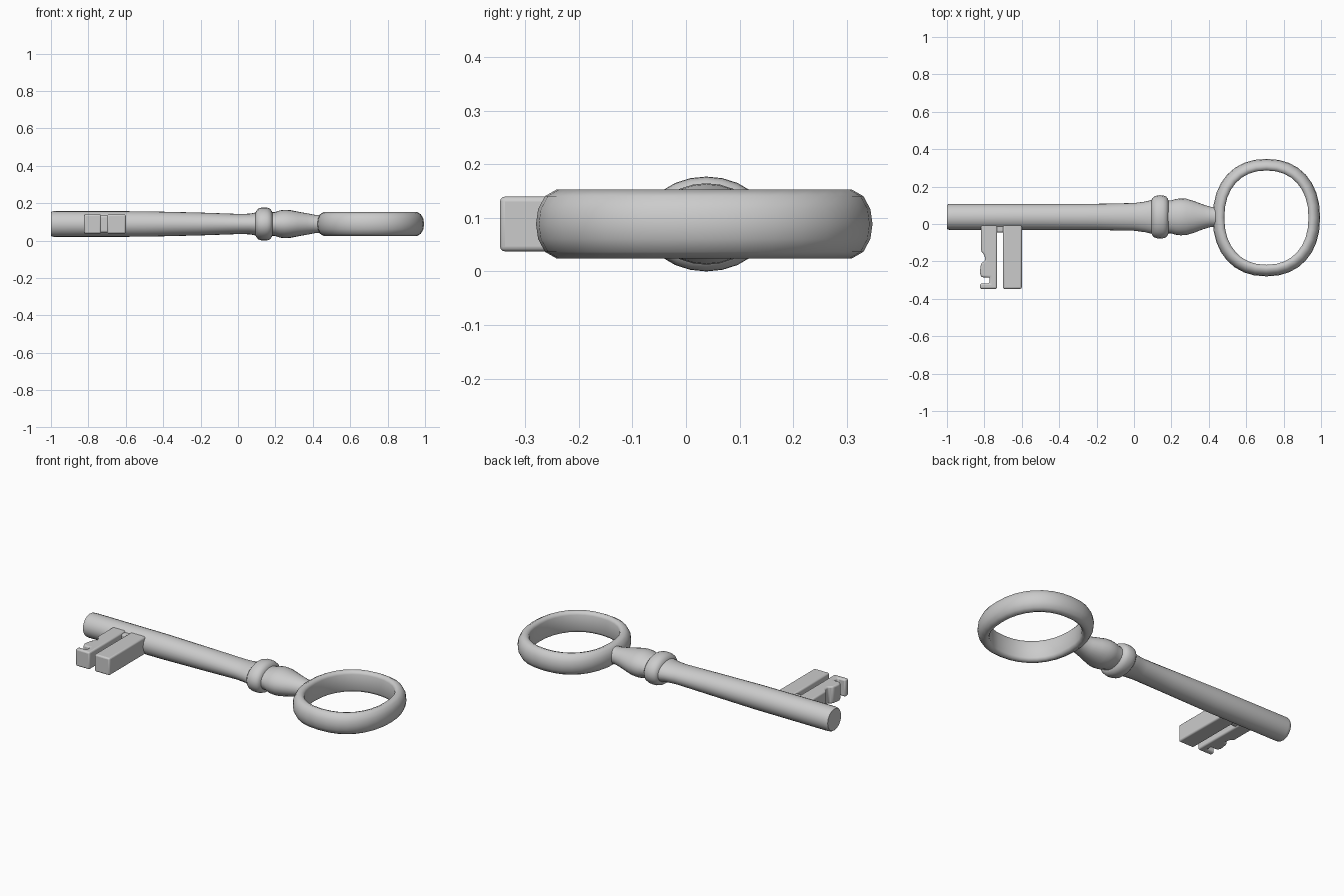
import bpy, bmesh
from math import sin, cos, tau, radians, copysign

if "Cube" in bpy.data.objects:
    bpy.data.objects.remove(bpy.data.objects["Cube"])

CZ, CY = 0.0885, 0.038   # height of the key's mid plane, y of the shaft axis


def finish(name, bm, bevel=0.0, angle=40):
    bmesh.ops.recalc_face_normals(bm, faces=bm.faces)
    mesh = bpy.data.meshes.new(name)
    bm.to_mesh(mesh)
    bm.free()
    obj = bpy.data.objects.new(name, mesh)
    bpy.context.collection.objects.link(obj)
    if bevel:
        mod = obj.modifiers.new("bevel", 'BEVEL')
        mod.width, mod.segments, mod.angle_limit = bevel, 3, radians(30)
    bpy.ops.object.select_all(action='DESELECT')
    obj.select_set(True)
    bpy.context.view_layer.objects.active = obj
    bpy.ops.object.shade_smooth_by_angle(angle=radians(angle))
    return obj


def bridge(bm, a, b):
    for i in range(len(a)):
        j = (i + 1) % len(a)
        bm.faces.new((a[i], a[j], b[j], b[i]))


def loft(name, sections, sides=24):
    """Elliptical sections (x, half width, half height) joined along x."""
    bm = bmesh.new()
    rings = [[bm.verts.new((x, CY + ry * cos(tau * i / sides), CZ + rz * sin(tau * i / sides)))
              for i in range(sides)] for x, ry, rz in sections]
    for a, b in zip(rings, rings[1:]):
        bridge(bm, a, b)
    bm.faces.new(rings[0])
    bm.faces.new(rings[-1])
    return finish(name, bm)


def plate(name, outline, half):
    """Flat outline in xy, extruded through z and rounded."""
    bm = bmesh.new()
    low, top = [[bm.verts.new((x, y, CZ + s * half)) for x, y in outline] for s in (-1, 1)]
    bridge(bm, low, top)
    bm.faces.new(low)
    bm.faces.new(top)
    return finish(name, bm, bevel=0.009)


# Shaft, slightly flattened towards the bow
loft("shaft", [(-1.0, .063, .063), (-.994, .068, .067), (-.98, .070, .069), (-.5, .070, .068),
               (-.2, .070, .061), (0, .074, .054), (.06, .082, .055), (.10, .092, .062),
               (.12, .092, .062)])

# Collar bead
loft("collar", [(.092, .085, .058), (.098, .099, .070), (.108, .110, .082), (.125, .1145, .0875),
                (.14, .116, .0885), (.155, .1145, .0875), (.171, .110, .082), (.180, .099, .070),
                (.186, .083, .056)])

# Baluster neck running into the bow
loft("neck", [(.17, .088, .062), (.20, .088, .064), (.225, .096, .073), (.25, .0985, .076),
              (.28, .097, .074), (.32, .085, .066), (.37, .066, .057), (.41, .054, .049),
              (.44, .053, .049), (.463, .060, .052)])

# Bow: a band with a flat inside and a rounded outside, swept round a soft oval
half = [(.062, 0), (.058, .028), (.045, .052), (.024, .064), (.006, .058), (0, .045)]
profile = half + [(t, -z) for t, z in reversed(half[1:])]
bm = bmesh.new()
rings = []
for k in range(32):
    a = tau * k / 32
    u, v = [copysign(abs(c) ** 0.9, c) for c in (cos(a), sin(a))]
    rings.append([bm.verts.new((.708 + (.225 + t) * u, .034 + (.252 + t) * v, CZ + z))
                  for t, z in profile])
for k in range(32):
    bridge(bm, rings[k], rings[(k + 1) % 32])
finish("bow", bm, angle=50)

# Plain bit
plate("plain_bit", [(-.70, .02), (-.70, -.347), (-.60, -.347), (-.60, .02)], .051)

# Notched bit with small teeth on its outer edge
plate("notched_bit", [(-.732, .02), (-.732, -.347), (-.823, -.347), (-.823, -.318),
                      (-.772, -.318), (-.772, -.285), (-.815, -.285), (-.825, -.262),
                      (-.818, -.212), (-.795, -.195), (-.800, -.165), (-.818, -.145),
                      (-.818, .02)], .051)

# Web closing the top of the gap between the bits
plate("bit_web", [(-.75, .02), (-.75, -.045), (-.68, -.045), (-.68, .02)], .045)
